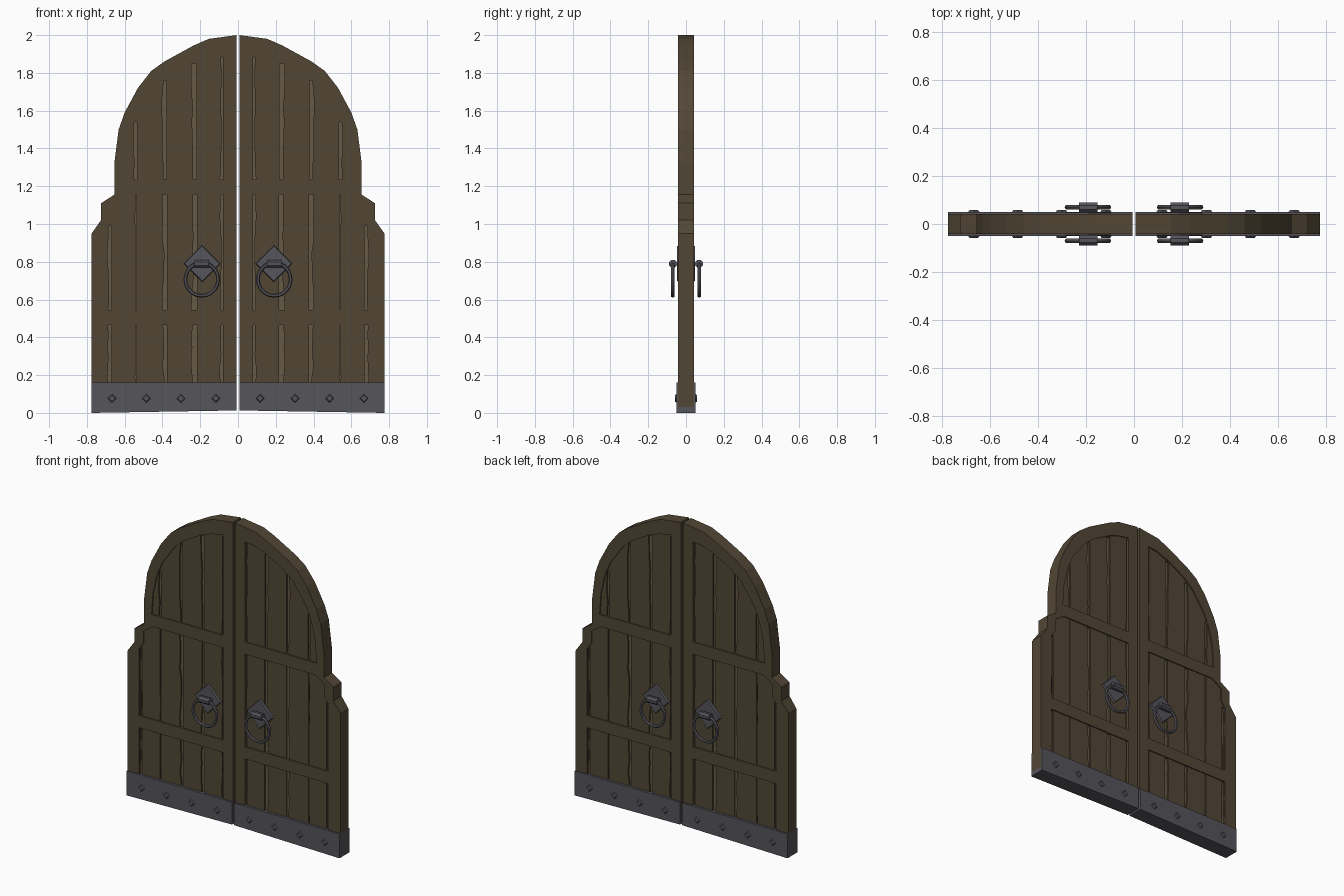
import bpy, bmesh, random
from math import radians
from mathutils import Matrix, Vector

if "Cube" in bpy.data.objects:
    bpy.data.objects.remove(bpy.data.objects["Cube"])

random.seed(4)


def material(name, rgb):
    m = bpy.data.materials.new(name)
    m.diffuse_color = (*rgb, 1)
    m.use_nodes = True
    m.node_tree.nodes["Principled BSDF"].inputs["Base Color"].default_value = m.diffuse_color
    return m


WOOD = material("wood", (0.085, 0.062, 0.036))
PALE = material("pale_wood", (0.13, 0.10, 0.058))
IRON = material("iron", (0.09, 0.09, 0.105))
UPRIGHT = Matrix.Rotation(radians(90), 4, 'X')   # local z becomes the front (-y)


def finish(name, mesh, mat, both_faces=False):
    """Add the part and mirror it to the other leaf (and the back face)."""
    mesh.materials.clear()
    mesh.materials.append(mat)
    ob = bpy.data.objects.new(name, mesh)
    bpy.context.collection.objects.link(ob)
    mod = ob.modifiers.new("mirror", 'MIRROR')
    mod.use_axis = (True, both_faces, False)
    mod.use_mirror_merge = False
    return ob


def board(name, loops, half, mat):
    """Upright slab from an outline loop followed by hole loops, in x and z."""
    cu = bpy.data.curves.new(name, 'CURVE')
    cu.dimensions = '2D'
    cu.fill_mode = 'BOTH'
    cu.extrude = half
    for loop in loops:
        sp = cu.splines.new('POLY')
        sp.points.add(len(loop) - 1)
        for p, (x, z) in zip(sp.points, loop):
            p.co = (x, z, 0, 1)
        sp.use_cyclic_u = True
    tmp = bpy.data.objects.new(name + "_tmp", cu)
    bpy.context.collection.objects.link(tmp)
    dg = bpy.context.evaluated_depsgraph_get()
    mesh = bpy.data.meshes.new_from_object(tmp.evaluated_get(dg))
    bpy.data.objects.remove(tmp)
    mesh.transform(UPRIGHT)
    for poly in mesh.polygons:
        poly.use_smooth = False
    return finish(name, mesh, mat)


def cone(name, sides, r1, r2, depth, spots, rot=UPRIGHT):
    bm = bmesh.new()
    for s in spots:
        bmesh.ops.create_cone(bm, cap_ends=True, segments=sides, radius1=r1, radius2=r2,
                              depth=depth, matrix=Matrix.Translation(Vector(s)) @ rot)
    mesh = bpy.data.meshes.new(name)
    bm.to_mesh(mesh)
    bm.free()
    return finish(name, mesh, IRON, True)


def shrink(loop, f):
    return [(0.39 + (x - 0.39) * f, 0.9 + (z - 0.9) * f) for x, z in loop]


def groove(x, z0, z1, w):
    """Long gap with a wandering right edge."""
    steps = [z0 + (z1 - z0) * t for t in (1, 0.8, 0.62, 0.5, 0.3, 0.12, 0)]
    left = [(x - w / 2, z0), (x - w / 2, z1)]
    return left + [(x + w * random.uniform(0.15, 0.75), z) for z in steps]


# Leaf outline and the three panel openings
outline = [(0.007, 0.03), (0.775, 0.03), (0.775, 0.95), (0.725, 1.02), (0.725, 1.11),
           (0.655, 1.155), (0.655, 1.32), (0.632, 1.50), (0.60, 1.59), (0.53, 1.72),
           (0.46, 1.81), (0.39, 1.86), (0.235, 1.945), (0.155, 1.98), (0.007, 2.0)]
upper = [(0.08, 1.235), (0.60, 1.235), (0.59, 1.38), (0.56, 1.51), (0.52, 1.60),
         (0.43, 1.725), (0.36, 1.785), (0.235, 1.855), (0.15, 1.885), (0.08, 1.895)]
middle = [(0.08, 0.545), (0.69, 0.545), (0.69, 0.985), (0.66, 1.03), (0.66, 1.11),
          (0.59, 1.155), (0.08, 1.155)]
lower = [(0.08, 0.12), (0.69, 0.12), (0.69, 0.465), (0.08, 0.465)]
board("door_frame", [outline, upper, middle, lower], 0.042, WOOD)

# Recessed planks, with gaps showing a paler core
gaps = []
for x, top, w in [(0.085, 1.885, 0.014), (0.232, 1.85, 0.024), (0.388, 1.76, 0.02),
                  (0.543, 1.54, 0.016)]:
    gaps.append(groove(x, 1.235, top, w))
for z0, z1 in [(0.15, 0.466), (0.544, 1.156)]:
    for x, w in [(0.085, 0.014), (0.23, 0.024), (0.386, 0.02), (0.54, 0.006)]:
        gaps.append(groove(x, z0, z1, w))
    gaps.append(groove(0.68, z0, min(z1, 0.99), 0.02))
board("door_planks", [shrink(outline, 0.975)] + gaps, 0.035, WOOD)
board("door_core", [shrink(outline, 0.965)], 0.025, PALE)

# Iron kick band with diamond studs
band = [(0.007, 0.013), (0.775, 0.0), (0.775, 0.16), (0.007, 0.16)]
board("kick_band", [band], 0.051, IRON)
cone("band_studs", 4, 0.026, 0.017, 0.012,
     [(x, -0.053, 0.077) for x in (0.117, 0.302, 0.485, 0.667)])

# Ring handles on both faces
cone("handle_plate", 4, 0.098, 0.092, 0.014, [(0.19, -0.041, 0.79)])
cone("handle_knuckle", 8, 0.022, 0.022, 0.076, [(0.191, -0.069, 0.79)],
     Matrix.Rotation(radians(90), 4, 'Y') @ Matrix.Rotation(radians(22.5), 4, 'Z'))
bpy.ops.mesh.primitive_torus_add(major_segments=20, minor_segments=6,
                                 major_radius=0.087, minor_radius=0.010)
torus = bpy.context.object
ring = torus.data.copy()
bpy.data.objects.remove(torus)
ring.transform(Matrix.Translation((0.192, -0.07, 0.707)) @ UPRIGHT)
finish("handle_ring", ring, IRON, True)
